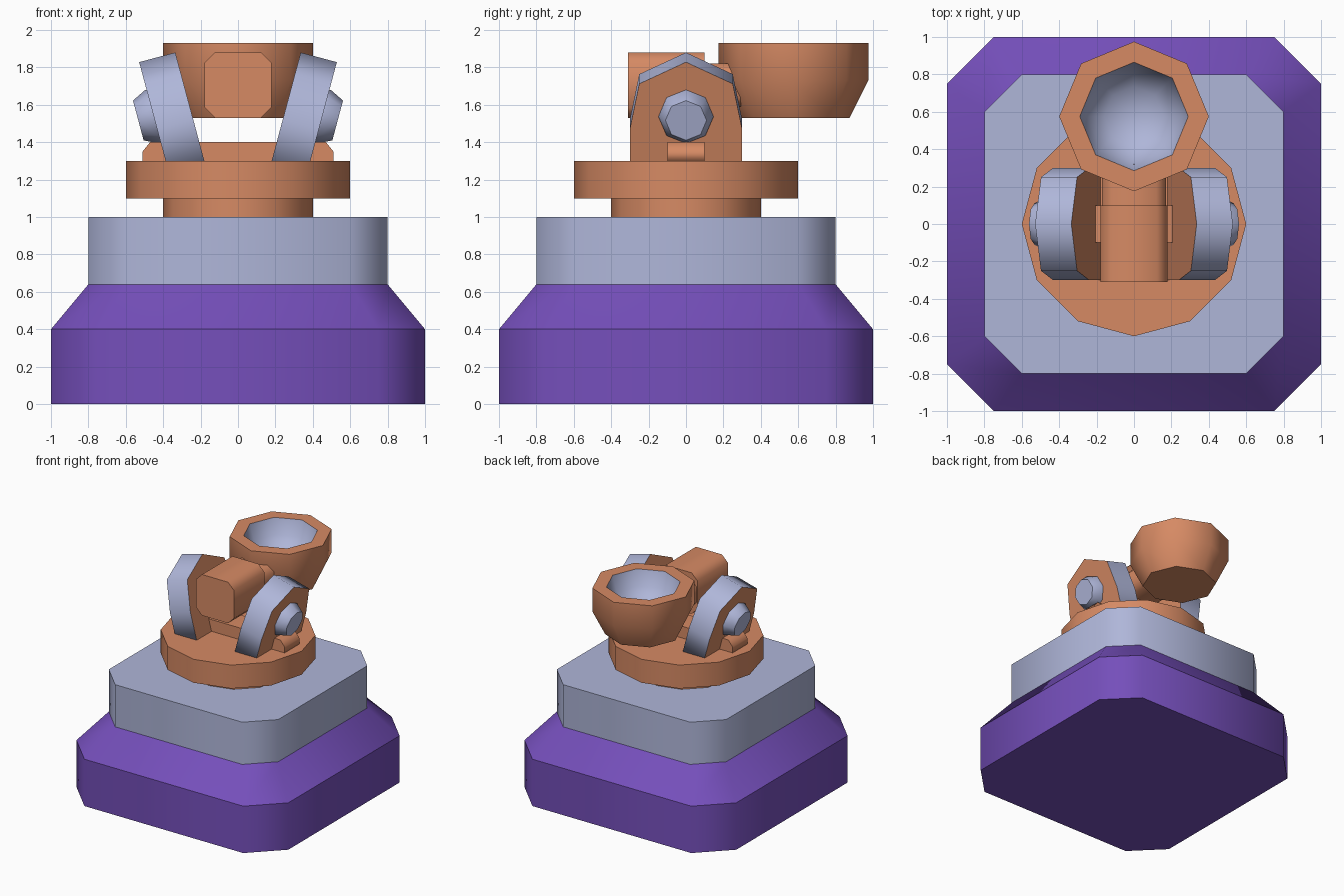
import bpy
import bmesh
from math import sin, cos, pi, radians
from mathutils import Vector

if "Cube" in bpy.data.objects:
    bpy.data.objects.remove(bpy.data.objects["Cube"], do_unlink=True)


def material(name, rgb):
    """Flat material from 0-255 display values."""
    linear = [((c / 255 + 0.055) / 1.055) ** 2.4 for c in rgb] + [1.0]
    mat = bpy.data.materials.new(name)
    mat.use_nodes = True
    mat.diffuse_color = linear
    bsdf = next(n for n in mat.node_tree.nodes if n.type == 'BSDF_PRINCIPLED')
    bsdf.inputs["Base Color"].default_value = linear
    bsdf.inputs["Roughness"].default_value = 0.9
    return mat


PURPLE = material("purple", (117, 79, 187))
METAL = material("pale_metal", (175, 182, 217))
COPPER = material("copper", (214, 138, 100))


def loft(name, rings, mats, soft=(), band_mats=None, cap_mat=0):
    """Skin rings of points and cap both ends; ring edges are sharp unless listed as soft."""
    bm = bmesh.new()
    loops = [[bm.verts.new(p) for p in ring] for ring in rings]
    n = len(loops[0])
    for b, (lo, hi) in enumerate(zip(loops, loops[1:])):
        for i in range(n):
            j = (i + 1) % n
            face = bm.faces.new((lo[i], lo[j], hi[j], hi[i]))
            face.material_index = band_mats[b] if band_mats else 0
    first, last = bm.faces.new(loops[0][::-1]), bm.faces.new(loops[-1])
    first.material_index = cap_mat
    last.material_index = band_mats[-1] if band_mats else cap_mat
    for face in bm.faces:
        face.smooth = True
    for k, loop in enumerate(loops):
        if k not in soft:
            for i in range(n):
                bm.edges.get((loop[i], loop[(i + 1) % n])).smooth = False
    bmesh.ops.recalc_face_normals(bm, faces=bm.faces)
    mesh = bpy.data.meshes.new(name)
    bm.to_mesh(mesh)
    bm.free()
    for mat in mats:
        mesh.materials.append(mat)
    obj = bpy.data.objects.new(name, mesh)
    bpy.context.collection.objects.link(obj)
    return obj


def chamfered(hx, hy, c):
    """Rectangle with cut corners, as 2D points."""
    return [(hx, c - hy), (hx, hy - c), (hx - c, hy), (c - hx, hy),
            (-hx, hy - c), (-hx, c - hy), (c - hx, -hy), (hx - c, -hy)]


def polygon(sides, r):
    return [(r * sin(2 * pi * i / sides), r * cos(2 * pi * i / sides)) for i in range(sides)]


def level(points, z, cy=0):
    return [(x, y + cy, z) for x, y in points]


# Stepped base with cut corners
foot, plinth = chamfered(1, 1, 0.25), chamfered(0.8, 0.8, 0.2)
loft("base", [level(foot, 0), level(foot, 0.4), level(plinth, 0.64)], [PURPLE])
loft("plinth", [level(plinth, 0.64), level(plinth, 1)], [METAL])

# Rotating table
for name, r, z0, z1 in (("turntable_neck", 0.4, 1, 1.1), ("turntable", 0.6, 1.1, 1.3)):
    ring = polygon(12, r)
    loft(name, [level(ring, z0), level(ring, z1)], [COPPER])

# Cross bar lying on the table, with sloped ends
bar = [(-0.51, 1.3), (0.51, 1.3), (0.51, 1.35), (0.47, 1.4), (-0.47, 1.4), (-0.51, 1.35)]
loft("cross_bar", [[(x, y, z) for x, z in bar] for y in (-0.1, 0.1)], [COPPER])

# Leaning side brackets and their pivot caps
tilt = radians(15)
up = Vector((sin(tilt), 0, cos(tilt)))
out = Vector((cos(tilt), 0, -sin(tilt)))
side = Vector((0, 1, 0))
foot_point = Vector((0.18, 0, 1.3))
outline = [(-0.3, 0), (-0.3, 0.23), (-0.25, 0.48), (0, 0.6), (0.25, 0.48), (0.3, 0.23), (0.3, 0)]


def lean(points, height, depth, sign):
    """Place a 2D outline on the leaning bracket plane, mirrored by sign."""
    placed = [foot_point + side * y + up * (s + height) + out * depth for y, s in points]
    return [(sign * p.x, p.y, p.z) for p in placed]


for label, sign in (("left", 1), ("right", -1)):
    loft(label + "_bracket", [lean(outline, 0, d, sign) for d in (0, 0.2)],
         [METAL, COPPER], cap_mat=1)
    loft(label + "_pivot_cap", [lean(polygon(8, r), 0.3, d, sign)
                                for r, d in ((0.147, 0.19), (0.147, 0.21), (0.11, 0.285))],
         [METAL], soft=(1,))

# Counterweight block and the arm to the bowl
for name, shape, y0, y1 in (("counterweight", chamfered(0.178, 0.175, 0.055), -0.31, 0.1),
                            ("arm", chamfered(0.17, 0.115, 0.05), 0.1, 0.32)):
    loft(name, [[(x, y, z + 1.705) for x, z in shape] for y in (y0, y1)], [COPPER])

# Throwing bowl: outer wall, flat rim, hollow pale inside
profile = [(0.3, 1.53), (0.4, 1.73), (0.4, 1.93), (0.29, 1.93),
           (0.25, 1.8), (0.16, 1.72), (0.05, 1.69)]
loft("bowl", [level(polygon(8, r), z, 0.575) for r, z in profile],
     [COPPER, METAL], soft=(1, 4, 5, 6), band_mats=(0, 0, 0, 1, 1, 1))
